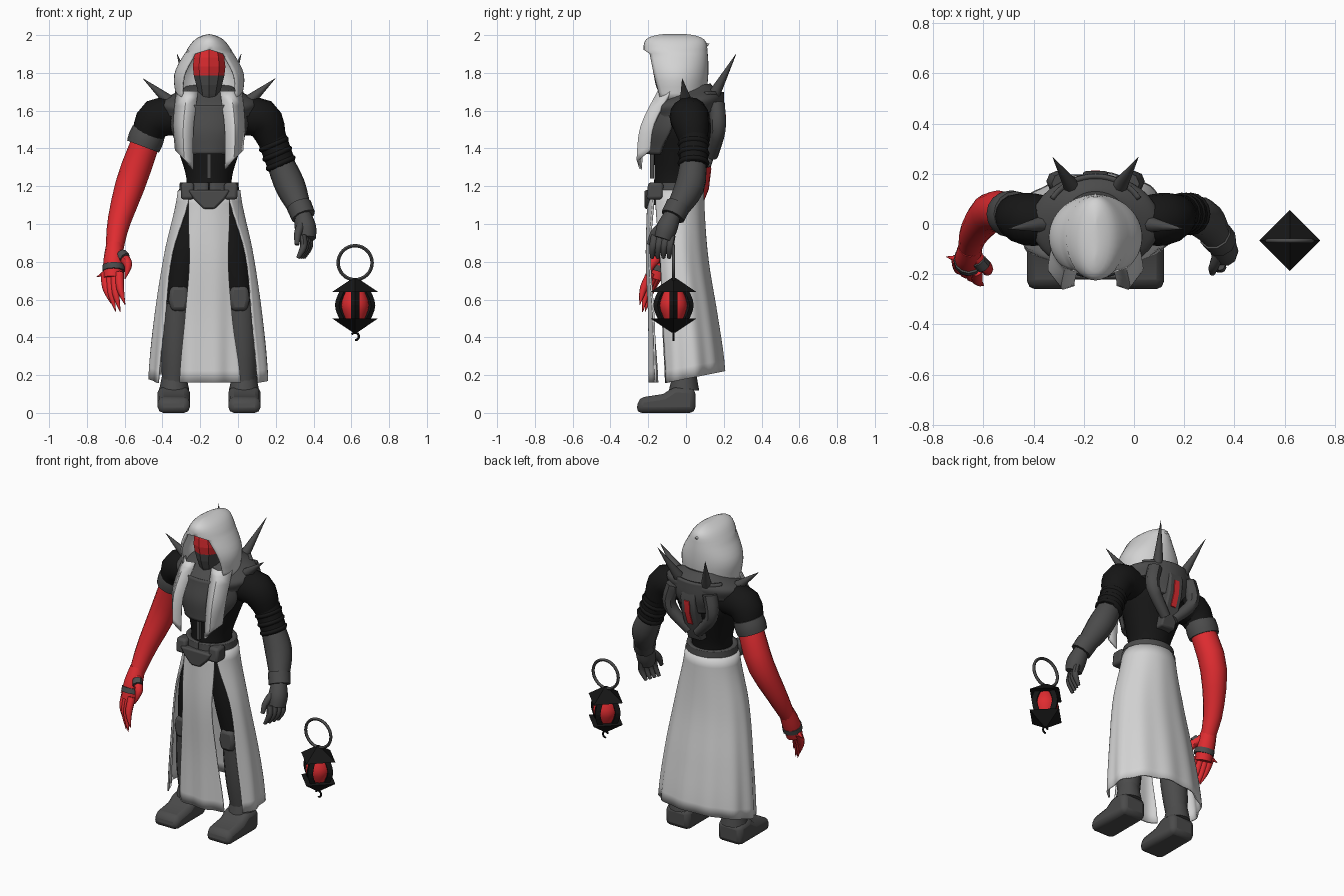
import bpy, bmesh, math
from math import sin, cos, pi, radians
from mathutils import Vector

default_cube = bpy.data.objects.get("Cube")
if default_cube:
    bpy.data.objects.remove(default_cube)

BODY_X = -.153  # centre line of the figure; part coordinates are relative to it


def material(name, red, green, blue):
    mat = bpy.data.materials.new(name)
    mat.use_nodes = True
    mat.diffuse_color = (red, green, blue, 1)
    mat.node_tree.nodes["Principled BSDF"].inputs["Base Color"].default_value = mat.diffuse_color
    return mat


WHITE = material("white cloth", .65, .65, .65)
GREY = material("dark grey armour", .07, .07, .07)
BLACK = material("black cloth", .008, .008, .008)
RED = material("red skin", .74, .025, .03)


def blend(*values):
    """Smooth curve through evenly spaced numbers or vectors, for t from 0 to 1."""
    last = len(values) - 1

    def at(t):
        k = min(int(t * last), last - 1)
        f = t * last - k
        a, b, c, d = (values[min(max(k + j, 0), last)] for j in (-1, 0, 1, 2))
        return b + (c - a + (a * 2 - b * 5 + c * 4 - d + ((b - c) * 3 + d - a) * f) * f) * f * .5
    return at


def shade(ob, angle):
    bpy.ops.object.select_all(action="DESELECT")
    ob.select_set(True)
    bpy.context.view_layer.objects.active = ob
    bpy.ops.object.shade_smooth_by_angle(angle=radians(angle))


def build(name, mat, rings, closed=True, thickness=0, bevel=0, smooth=45):
    """Join rings of points into a tube with end caps, or into an open sheet."""
    bm = bmesh.new()
    loops = [[bm.verts.new(point) for point in ring] for ring in rings]
    count = len(loops[0])
    for lower, upper in zip(loops, loops[1:]):
        for i in range(count if closed else count - 1):
            j = (i + 1) % count
            bm.faces.new((lower[i], lower[j], upper[j], upper[i]))
    if closed:
        bm.faces.new(loops[0])
        bm.faces.new(loops[-1])
    bmesh.ops.remove_doubles(bm, verts=bm.verts, dist=.0005)
    bmesh.ops.recalc_face_normals(bm, faces=bm.faces)
    mesh = bpy.data.meshes.new(name)
    bm.to_mesh(mesh)
    bm.free()
    mesh.materials.append(mat)
    ob = bpy.data.objects.new(name, mesh)
    ob.location.x = BODY_X
    bpy.context.collection.objects.link(ob)
    if thickness:
        solid = ob.modifiers.new("thickness", "SOLIDIFY")
        solid.thickness, solid.offset = thickness, 0
    if bevel:
        rounding = ob.modifiers.new("bevel", "BEVEL")
        rounding.width, rounding.segments = bevel, 2
    if smooth:
        shade(ob, smooth)
    return ob


def wrap(name, mat, bottom, top, width, depth, centre, opening=None, front=False,
         sides=32, steps=16, dome=False, fold=0, tilt=None, **options):
    """Elliptical body part; an opening angle makes it a sheet around the back, or only the front arc."""
    rings = []
    for step in range(steps + 1):
        t = step / steps
        z = bottom + (top - bottom) * (sin(t * pi / 2) if dome else t)
        gap = radians(max(opening(t), 0)) if opening else 0
        start, end = (-gap, gap) if front else (gap, 2 * pi - gap)
        ring = []
        for i in range(sides + 1 if opening else sides):
            a = start + (end - start) * i / sides
            ripple = 1 + fold * (1 - t) * sin(11 * a)
            y = -depth(t) * ripple * cos(a)
            ring.append((width(t) * ripple * sin(a), centre(t) + y, z + (tilt(t) * y if tilt else 0)))
        rings.append(ring)
    return build(name, mat, rings, closed=not opening, **options)


def limb(name, mat, path, radii, sides=12, steps=8, **options):
    """Tapered tube along a smooth path."""
    path, radius = blend(*map(Vector, path)), blend(*radii)
    rings = []
    for step in range(steps + 1):
        t = step / steps
        along = path(min(t + .01, 1)) - path(max(t - .01, 0))
        u = along.cross(Vector((0, 1, 0))).normalized()
        v = along.cross(u).normalized()
        rings.append([path(t) + radius(t) * (u * cos(a) + v * sin(a))
                      for a in (2 * pi * i / sides for i in range(sides))])
    build(name, mat, rings, **options)


def prism(name, mat, outline, low, high, sideways=True, **options):
    """Extrude (y, z) points along x, or (x, z) points along y."""
    build(name, mat, [[(d, a, z) if sideways else (a, d, z) for a, z in outline] for d in (low, high)], **options)


def cone(name, mat, base, tip, radius, sides=8):
    limb(name, mat, (base, tip), (radius, .001), sides, steps=4)


# hood and masked face
wrap("hood", WHITE, 1.66, 2, blend(.17, .18, .125, .07, 0), blend(.15, .165, .165, .15, .06), blend(-.05, -.06),
     opening=lambda t: 56 - 40 * t if t < .53 else 0, dome=True, thickness=.01, smooth=60)
cone("hood_back_point", WHITE, (0, .03, 1.92), (0, .125, 1.955), .05)
head = wrap("masked_head", GREY, 1.64, 1.93, blend(.05, .065, .085, .09, .07), blend(.06, .09, .1, .105, .09),
            blend(-.06, -.08), sides=10, steps=6, smooth=0)
head.data.materials.append(RED)
for face in head.data.polygons:
    if face.center.z > 1.785 and face.normal.y < -.3:
        face.material_index = 1

# torso, vest, mantle and belt
wrap("torso", BLACK, 1.1, 1.66, blend(.13, .12, .16, .2, .15), blend(.12, .12, .14, .16, .12), blend(-.06, 0))
wrap("vest", GREY, 1.37, 1.63, blend(.15, .2, .2), blend(.15, .17, .16), blend(-.05, -.02),
     opening=blend(55, 75, 65), front=True, thickness=.02)
wrap("mantle", GREY, 1.58, 1.72, blend(.24, .25, .13), blend(.18, .19, .12), blend(0, .01), tilt=blend(.1, .2))
prism("abdomen_strip", GREY, [(-.01, 1.24), (.01, 1.24), (.01, 1.4), (-.01, 1.4)], -.19, -.17, sideways=False)
wrap("belt", GREY, 1.16, 1.22, blend(.145, .14), blend(.13, .125), blend(-.05, -.05),
     opening=blend(1, 1), thickness=.03)
prism("buckle", GREY, [(-.11, 1.18), (.11, 1.18), (.08, 1.13), (.03, 1.08), (-.03, 1.08), (-.08, 1.13)],
      -.22, -.17, sideways=False, bevel=.01)

# harness on the back: a broad upper plate and a spine with an inset
wrap("upper_back_plate", GREY, 1.5, 1.7, blend(.13, .2, .2), blend(.17, .185, .18), blend(0, .01),
     opening=blend(140, 130, 120), thickness=.02)
prism("spine_plate", GREY, [(.06, 1.72), (.17, 1.7), (.21, 1.6), (.2, 1.5), (.13, 1.3), (.06, 1.3)],
      -.05, .05, bevel=.01)
prism("spine_inset", RED, [(.17, 1.59), (.213, 1.58), (.206, 1.5), (.178, 1.42), (.16, 1.42)], -.018, .018)

# skirt wrapped around the back, and the panel hanging in front
wrap("skirt", WHITE, .18, 1.18, blend(.31, .28, .23, .16), blend(.2, .18, .16, .14), blend(0, -.02, -.05, -.05),
     opening=blend(58, 55, 57, 38), sides=64, fold=.025, tilt=blend(.2, 0, 0), thickness=.01, smooth=60)
wrap("front_panel", WHITE, .16, 1.17, blend(.25, .25, .25, .17), blend(.15, .15, .16, .15), blend(-.04, -.05),
     opening=blend(40, 30, 24, 38), front=True, fold=.04, thickness=.01, smooth=60)

# mirrored parts
for s, side in ((-1, "right_"), (1, "left_")):
    limb(side + "back_strap", GREY, [(s * .13, .16, 1.64), (s * .15, .17, 1.5), (s * .03, .14, 1.36)],
         (.045, .04, .03), sides=8)
    cone(side + "back_spike", GREY, (s * .09, .14, 1.67), (s * .17, .265, 1.9), .035)
    cone(side + "shoulder_spike", GREY, (s * .21, 0, 1.65), (s * .35, -.02, 1.77), .033)
    limb(side + "shoulder", BLACK, [(s * .14, .01, 1.56), (s * .275, .02, 1.56), (s * .335, .04, 1.44)],
         (.09, .105, .075), sides=16)

    # scarf tail hanging from the hood, folded back at its outer edge
    inner = blend(*map(Vector, [(.06, -.13, 1.7), (.085, -.22, 1.5), (.085, -.24, 1.29)]))
    outer = blend(*map(Vector, [(.17, -.08, 1.7), (.185, -.17, 1.53), (.175, -.19, 1.39)]))
    rows = []
    for step in range(9):
        a, b = inner(step / 8), outer(step / 8)
        middle = a.lerp(b, .5) + Vector((0, -.04, 0))
        rows.append([(s * p.x, p.y, p.z) for p in (a, middle, b)])
    build(side + "scarf_tail", WHITE, rows, closed=False, thickness=.014, smooth=60)

    # leg, knee, boot and belt pouch
    hip, knee, ankle = (s * .07, -.05, 1.14), (s * .165, -.04, .58), (s * .185, -.01, .12)
    limb(side + "thigh", BLACK, (hip, (s * .12, -.055, .88), knee), (.07, .09, .07), sides=16)
    limb(side + "shin", GREY, (knee, ankle), (.08, .08, .06))
    cone(side + "ankle_cuff", GREY, ankle, (ankle[0], 0, .5), .08, sides=12)
    x = s * .16
    prism(side + "knee_plate", GREY, [(x - .04, .54), (x + .04, .54), (x + .055, .6), (x + .045, .67),
                                      (x - .045, .67), (x - .055, .6)], -.135, -.05, sideways=False, bevel=.02)
    x = s * .187
    prism(side + "boot", GREY, [(-.265, 0), (.05, 0), (.05, .13), (-.06, .14), (-.12, .1), (-.25, .08)],
          x - .085, x + .085, bevel=.03)
    x = s * .115
    prism(side + "belt_pouch", GREY, [(-.21, 1.13), (-.12, 1.13), (-.12, 1.22), (-.2, 1.22)],
          x - .035, x + .035, bevel=.015)

# bare red arm with a cuff, clawed hand and knuckle spikes
limb("right_arm_cuff", GREY, [(-.32, .04, 1.49), (-.35, .04, 1.41)], (.09, .094, .09), sides=16)
limb("right_arm", RED, [(-.33, .04, 1.45), (-.41, .05, 1.23), (-.48, -.03, 1), (-.5, -.1, .86)],
     (.075, .08, .06, .045), sides=16)
limb("right_palm", RED, [(-.5, -.09, .89), (-.505, -.13, .8), (-.51, -.16, .71)], (.045, .055, .05))
limb("right_palm_band", GREY, [(-.505, -.14, .78), (-.505, -.15, .75)], (.06, .06), steps=1)
for finger in range(4):
    knuckle = Vector((-.55 + .025 * finger, -.14 - .015 * finger, .74))
    length = .16 + .05 * sin(finger)
    limb("right_finger", RED, [knuckle, knuckle + Vector((.005, -.04, -length / 2)),
                               knuckle + Vector((.03, -.06, -length))], (.024, .02, .002), sides=8)
    cone("right_knuckle_spike", RED, knuckle, knuckle + Vector((-.045, .01, -.02)), .016)
limb("right_thumb", RED, [(-.48, -.13, .84), (-.43, -.18, .79), (-.445, -.2, .71)], (.03, .024, .002), sides=8)
limb("right_thumb_band", GREY, [(-.465, -.145, .84), (-.445, -.17, .82)], (.03, .03), sides=8, steps=1)

# armoured arm with ribbed sleeve and glove
limb("left_sleeve", BLACK, [(.33, .04, 1.46), (.385, .04, 1.31)], (.078, .076), sides=16)
for rib in range(3):
    top = Vector((.335 + .018 * rib, .04, 1.44 - .05 * rib))
    limb("left_sleeve_rib", BLACK, (top, top + Vector((.016, 0, -.036))), (.07, .085, .07), sides=16)
limb("left_forearm", GREY, [(.37, .04, 1.34), (.43, .02, 1.2), (.49, -.06, 1.06)], (.07, .08, .055), sides=10)
limb("left_wrist_cuff", GREY, [(.475, -.04, 1.1), (.5, -.07, 1.04)], (.067, .065), sides=10, steps=1)
limb("left_palm", GREY, [(.495, -.07, 1.05), (.51, -.1, .98), (.515, -.12, .92)], (.045, .057, .05), sides=10)
for finger in range(4):
    knuckle = Vector((.525 - .01 * finger, -.075 - .03 * finger, .94))
    limb("left_finger", GREY, [knuckle, knuckle + Vector((.005, -.01, -.06)),
                               knuckle + Vector((-.025, -.015, -.12))], (.02, .019, .01), sides=8)
limb("left_thumb", GREY, [(.49, -.12, 1), (.47, -.17, .95), (.465, -.195, .89)], (.024, .02, .012), sides=8)

# hanging lantern
hub = Vector((.773, -.066, .57))
up = Vector((0, 0, 1))
bpy.ops.mesh.primitive_torus_add(location=hub + Vector((BODY_X, 0, .225)), rotation=(pi / 2, 0, 0),
                                 major_radius=.09, minor_radius=.009, major_segments=32, minor_segments=8)
bpy.context.object.name = "lantern_ring"
bpy.context.object.data.materials.append(GREY)
shade(bpy.context.object, 45)
limb("lantern_core", RED, (hub - up * .09, hub, hub + up * .09), (.045, .075, .045), sides=16)
for name, way in (("lantern_roof", up), ("lantern_base", -up)):
    limb(name, BLACK, (hub + way * .07, hub + way * .145), (.122, .01), sides=4, steps=1, smooth=0)
for quarter in range(4):
    out = Vector((cos(quarter * pi / 2), sin(quarter * pi / 2), 0))
    limb("lantern_rib", BLACK, (hub + out * .055 - up * .08, hub + out * .085, hub + out * .055 + up * .08),
         (.022, .022), sides=4, smooth=0)
limb("lantern_hook", BLACK, [hub + Vector((.02 * sin(a), 0, .02 * cos(a) - .165))
                             for a in (radians(30 * k - 60) for k in range(9))], (.006, .006), sides=6, steps=16)
